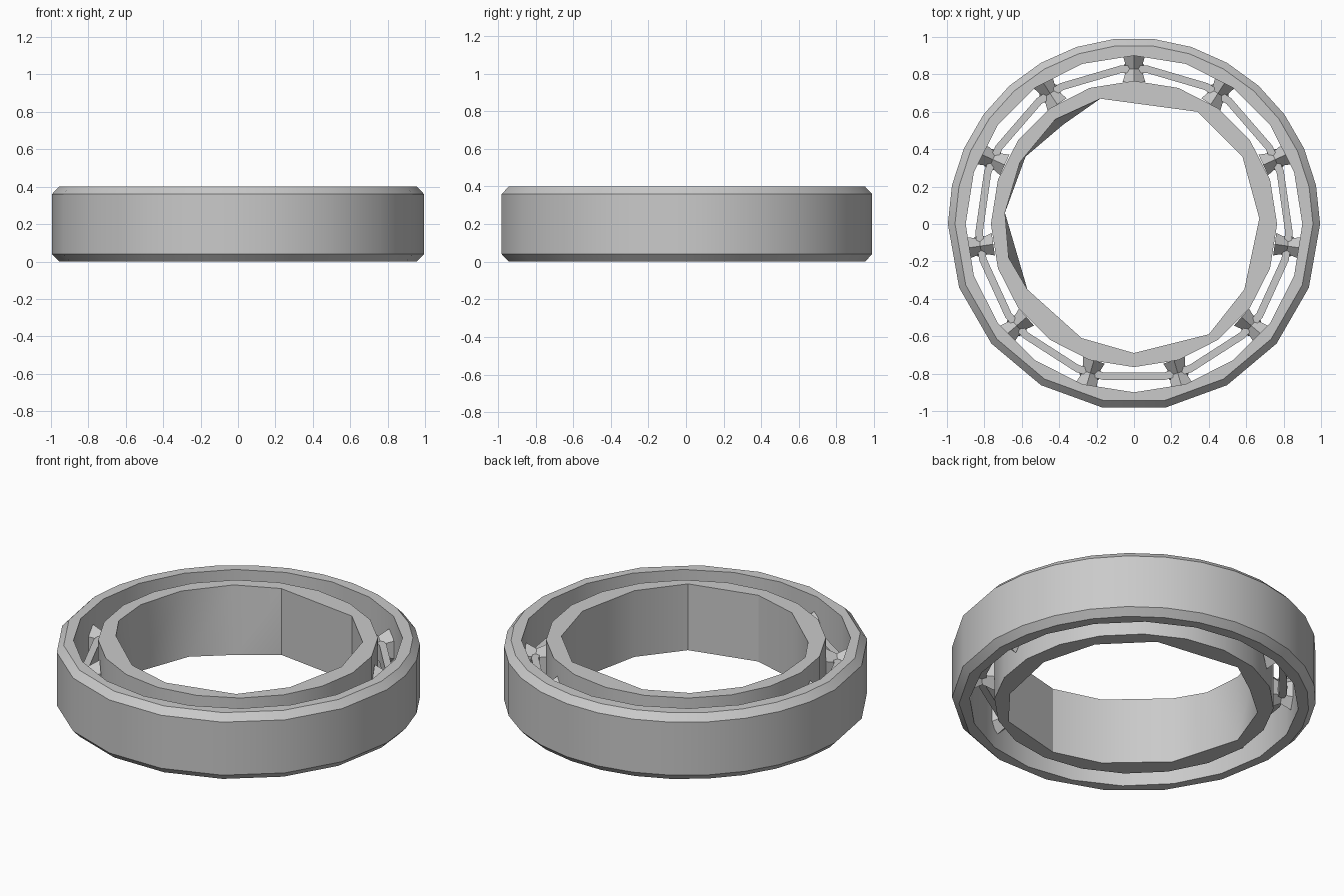
import bpy, bmesh, math
from mathutils import Matrix, Vector

cube = bpy.data.objects.get("Cube")
if cube:
    bpy.data.objects.remove(cube, do_unlink=True)

STEEL = (0.59, 0.59, 0.59, 1)
steel = bpy.data.materials.new("steel grey")
steel.use_nodes = True
steel.diffuse_color = STEEL
steel.node_tree.nodes["Principled BSDF"].inputs["Base Color"].default_value = STEEL

HEIGHT = 0.4
CHAMFER = 0.04
PITCH = 0.83      # radius of the rolling elements' centres
COUNT = 11


def circle(radius, angles):
    return [(radius * math.cos(math.radians(a)), radius * math.sin(math.radians(a))) for a in angles]


def finish(name, bm, smooth=True):
    bmesh.ops.recalc_face_normals(bm, faces=bm.faces)
    mesh = bpy.data.meshes.new(name)
    bm.to_mesh(mesh)
    bm.free()
    mesh.materials.append(steel)
    ob = bpy.data.objects.new(name, mesh)
    bpy.context.collection.objects.link(ob)
    if smooth:
        bpy.ops.object.select_all(action='DESELECT')
        ob.select_set(True)
        bpy.context.view_layer.objects.active = ob
        bpy.ops.object.shade_smooth_by_angle(angle=math.radians(28))
    return ob


def turn(loop, i):
    """Angle of the i-th vertex of a loop, growing past a full turn."""
    v = loop[i % len(loop)].co
    return math.atan2(v.y, v.x) % math.tau + math.tau * (i // len(loop))


def stitch(bm, a, b):
    """Join two loops, both counter-clockwise from +x, that may differ in point count."""
    i = j = 0
    while i < len(a) or j < len(b):
        gap = turn(a, i + 1) - turn(b, j + 1)
        step_a = i < len(a) and (gap < 1e-4 or j == len(b))
        step_b = j < len(b) and (gap > -1e-4 or i == len(a))
        corners = [a[i % len(a)]]
        if step_a:
            i += 1
            corners.append(a[i % len(a)])
        if step_b:
            corners.append(b[(j + 1) % len(b)])
        corners.append(b[j % len(b)])
        j += step_b
        bm.faces.new(corners)


def loft_ring(name, sections, smooth=True):
    """Skin closed outlines, given as (points, z), round the ring's cross-section."""
    bm = bmesh.new()
    loops = [[bm.verts.new((x, y, z)) for x, y in points] for points, z in sections]
    for a, b in zip(loops, loops[1:] + loops[:1]):
        stitch(bm, a, b)
    return finish(name, bm, smooth)


# Outer race: finer facets at the back, coarser at the front
rim = list(range(0, 180, 12)) + list(range(180, 360, 20))
bore = range(0, 360, 18)
loft_ring("outer_race", [
    (circle(0.995, rim), CHAMFER),
    (circle(0.995, rim), HEIGHT - CHAMFER),
    (circle(0.957, rim), HEIGHT),
    (circle(0.9, bore), HEIGHT),
    (circle(0.9, bore), 0),
    (circle(0.957, rim), 0),
])

# Inner race: round outside, coarse uneven bore that leans on the left
bore_low = [(0.67, 0.03), (0.58, 0.36), (0.34, 0.6), (-0.18, 0.67), (-0.38, 0.53), (-0.58, 0.36),
            (-0.69, 0.06), (-0.57, -0.35), (-0.28, -0.61), (0.0, -0.69), (0.4, -0.59), (0.59, -0.35)]
bore_top = bore_low[:4] + [(-0.42, 0.56), (-0.61, 0.33), (-0.69, 0.06), (-0.67, -0.18)] + bore_low[7:]
loft_ring("inner_race", [
    (circle(0.765, bore), 0),
    (circle(0.765, bore), HEIGHT),
    (bore_top, HEIGHT),
    (bore_low, 0),
])

# Cage: thin band with a bend beside each rolling element
node_angles = [90 + i * 360 / COUNT for i in range(COUNT)]
bends = sorted((a + d) % 360 for a in node_angles for d in (-5, 5))
loft_ring("cage", [
    (circle(PITCH - 0.02, bends), 0.15),
    (circle(PITCH - 0.02, bends), 0.25),
    (circle(PITCH + 0.02, bends), 0.25),
    (circle(PITCH + 0.02, bends), 0.15),
], smooth=False)

# Rolling elements: faceted, pinched spools lying radially between the races
for n, angle in enumerate(node_angles):
    bm = bmesh.new()
    rows = []
    for offset, scale in ((-0.07, 1.0), (0, 0.65), (0.075, 1.0)):
        row = []
        for k in range(6):
            t = math.radians(60 * k + 30)
            row.append(bm.verts.new((offset, 0.07 * scale * math.cos(t), 0.11 * scale * math.sin(t))))
        rows.append(row)
    for a, b in zip(rows, rows[1:]):
        for k in range(6):
            j = (k + 1) % 6
            bm.faces.new((a[k], a[j], b[j], b[k]))
    bm.faces.new(rows[0])
    bm.faces.new(rows[-1])
    # Centre block that joins the spool to the cage
    bmesh.ops.create_icosphere(bm, subdivisions=1, radius=0.065)
    ob = finish(f"rolling_element_{n + 1}", bm, smooth=False)
    ob.matrix_world = (Matrix.Rotation(math.radians(angle), 4, 'Z')
                       @ Matrix.Translation(Vector((PITCH, 0, HEIGHT / 2))))
